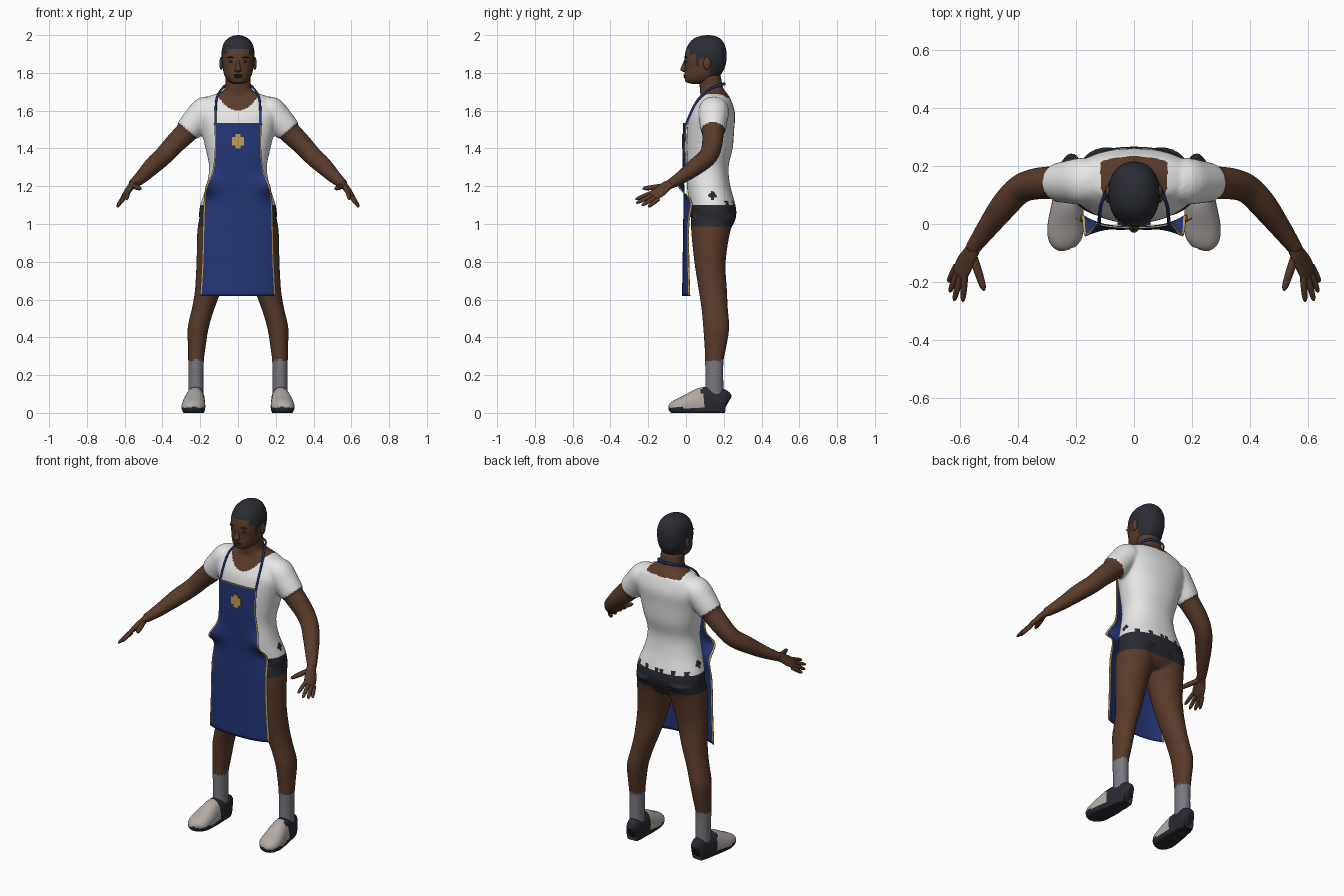
import bpy, bmesh, math
from mathutils import Vector

cube = bpy.data.objects.get("Cube")
if cube:
    bpy.data.objects.remove(cube, do_unlink=True)

X = Vector((1, 0, 0))


def material(name, rgb):
    m = bpy.data.materials.new(name)
    m.use_nodes = True
    m.diffuse_color = (*rgb, 1)
    shader = next(n for n in m.node_tree.nodes if n.type == "BSDF_PRINCIPLED")
    shader.inputs["Base Color"].default_value = (*rgb, 1)
    shader.inputs["Roughness"].default_value = 0.8
    return m


SKIN = material("brown skin", (.1, .044, .023))
HAIR = material("black hair", (.023, .026, .034))
SHIRT = material("white shirt", (.8, .8, .8))
DARK = material("charcoal cloth", (.021, .023, .031))
SOCK = material("grey sock", (.19, .19, .22))
SHOE = material("pale shoe", (.45, .41, .39))
BLUE = material("blue apron", (.017, .036, .18))
GOLD = material("gold trim", (.55, .35, .08))
LIPS = material("dark lips", (.055, .022, .014))


def smooth_path(rows, steps):
    """Catmull-Rom interpolation of rows of numbers."""
    out = []
    for i in range(len(rows) - 1):
        quad = [rows[max(i - 1, 0)], rows[i], rows[i + 1], rows[min(i + 2, len(rows) - 1)]]
        for s in range(steps):
            t = s / steps
            out.append([b + t / 2 * (c - a + t * (2 * a - 5 * b + 4 * c - d + t * (3 * (b - c) + d - a)))
                        for a, b, c, d in zip(*quad)])
    return out + [list(rows[-1])]


def loft(bm, rows, side=1, flat=False, ref=X, n=32, steps=4, power=2.0):
    """Skin elliptical sections given as x, y, z, half width, half depth."""
    rows = smooth_path(rows, steps)
    centres = [Vector(r[:3]) for r in rows]
    rings = []
    for i, r in enumerate(rows):
        t = (centres[min(i + 1, len(rows) - 1)] - centres[max(i - 1, 0)]).normalized()
        u = (ref - t * t.dot(ref)).normalized()
        v = t.cross(u)
        if flat:
            u, v = X, Vector((0, 1, 0))
        ring = []
        for k in range(n):
            c, s = (f(math.tau * k / n) for f in (math.cos, math.sin))
            c, s = (math.copysign(abs(q) ** (2 / power), q) for q in (c, s))
            p = centres[i] + u * c * max(r[3], .001) + v * s * max(r[4], .001)
            p.x *= side
            ring.append(bm.verts.new(p))
        rings.append(ring)
    for a, b in zip(rings, rings[1:]):
        for k in range(n):
            bm.faces.new((a[k], a[(k + 1) % n], b[(k + 1) % n], b[k]))
    bm.faces.new(rings[0])
    bm.faces.new(rings[-1])


def finish(name, bm, mats, rule=None, smooth=True):
    bmesh.ops.recalc_face_normals(bm, faces=bm.faces)
    me = bpy.data.meshes.new(name)
    bm.to_mesh(me)
    bm.free()
    ob = bpy.data.objects.new(name, me)
    bpy.context.collection.objects.link(ob)
    for m in mats:
        me.materials.append(m)
    paint(ob, rule, smooth)
    return ob


def paint(ob, rule, smooth=True):
    for f in ob.data.polygons:
        f.use_smooth = smooth
        if rule:
            f.material_index = rule(f.center)


def blob(name, centre, size, mat):
    bm = bmesh.new()
    bmesh.ops.create_uvsphere(bm, u_segments=20, v_segments=12, radius=1)
    for v in bm.verts:
        v.co = Vector(a * b + c for a, b, c in zip(v.co, size, centre))
    return finish(name, bm, [mat])


# Body: torso, legs and arms fused into one skin
torso = [(.94, .13, .15, .07), (.98, .135, .195, .105), (1.04, .145, .206, .12), (1.1, .14, .2, .122),
         (1.2, .12, .168, .115), (1.3, .115, .153, .11), (1.4, .125, .172, .122), (1.5, .13, .197, .125),
         (1.58, .14, .22, .12), (1.64, .15, .205, .095), (1.675, .152, .155, .077),
         (1.695, .145, .1, .07), (1.72, .135, .07, .062), (1.79, .125, .066, .058)]
leg = [(.1, .15, 1.04, .1, .12), (.105, .132, .97, .11, .105), (.13, .127, .8, .09, .083),
       (.158, .142, .65, .07, .075), (.185, .152, .55, .06, .07), (.211, .16, .45, .056, .069),
       (.218, .156, .35, .047, .058), (.222, .15, .28, .042, .05), (.222, .15, .2, .04, .048),
       (.222, .15, .08, .04, .05)]
sleeve = [(.12, .15, 1.61, .05, .06), (.17, .148, 1.605, .072, .08), (.22, .145, 1.55, .073, .075),
          (.265, .143, 1.495, .069, .066)]
arm = [(.2, .145, 1.575, .06, .06), (.265, .143, 1.495, .06, .058), (.34, .138, 1.42, .054, .054),
       (.395, .118, 1.36, .05, .05), (.45, .06, 1.31, .047, .047), (.51, -.02, 1.25, .036, .036),
       (.553, -.08, 1.213, .027, .027), (.56, -.09, 1.207, .026, .026)]
bm = bmesh.new()
loft(bm, [(0, y, z, a, b) for z, y, a, b in torso], flat=True, n=48, power=2.25)
for side in (1, -1):
    loft(bm, leg, side, flat=True)
    loft(bm, sleeve, side)
    loft(bm, arm, side)


def body_paint(p):
    x = abs(p.x)
    beyond_sleeve = (x - .265) * .65 - (p.z - 1.495) * .76
    if p.z < .28:
        return 3
    if p.z < .99 or (x > .205 and p.z > 1.14 and beyond_sleeve > 0):
        return 0
    hem = 1.1 + (.022 if p.y > .18 and math.sin(x * 90) > .55 else 0)
    side_mark = x > .13 and abs(p.y - .14) + abs(p.z - 1.15) < .026
    if p.z < hem or side_mark:
        return 2
    collar = 1.6 + .09 * (x / .115) ** 2 if p.y < .15 else 1.668
    return 0 if x < .115 and p.z > collar else 1


body = finish("body", bm, [SKIN])
bpy.context.view_layer.objects.active = body
body.select_set(True)
remesh = body.modifiers.new("fuse", "REMESH")
remesh.mode = "VOXEL"
remesh.voxel_size = .008
relax = body.modifiers.new("relax", "SMOOTH")
relax.iterations = 5
for name in ("fuse", "relax"):
    bpy.ops.object.modifier_apply(modifier=name)
body.data.materials.clear()
for m in (SKIN, SHIRT, DARK, SOCK):
    body.data.materials.append(m)
paint(body, body_paint)

# Hands: palm, four fingers and thumb
palm = [(.548, -.073, 1.216, .024, .024), (.565, -.105, 1.2, .031, .018), (.585, -.14, 1.172, .037, .016),
        (.6, -.172, 1.15, .034, .012), (.603, -.178, 1.146, .02, .006)]
fingers = [((.582, -.175, 1.168), (.59, -.268, 1.13)), ((.596, -.172, 1.154), (.62, -.265, 1.11)),
           ((.607, -.16, 1.143), (.635, -.235, 1.097)), ((.613, -.145, 1.133), (.64, -.2, 1.09)),
           ((.556, -.105, 1.202), (.516, -.23, 1.187))]
for side, label in ((1, "left"), (-1, "right")):
    bm = bmesh.new()
    loft(bm, palm, side, ref=Vector((.6, .6, -.55)), n=24)
    for base, tip in fingers:
        base, tip = Vector(base), Vector(tip)
        thick = .014 if tip.x < .55 else .011
        loft(bm, [(*base.lerp(tip, t), thick * w, thick * w)
                  for t, w in ((0, 1), (.5, 1), (.88, .75), (1, .2))], side, n=12)
    finish(label + "_hand", bm, [SKIN])

# Shoes: pale toe, dark heel and sole
shoe = [(.215, .22, .05, .015, .03), (.216, .205, .055, .038, .07), (.222, .15, .05, .047, .085),
        (.228, .08, .045, .053, .088), (.235, 0, .035, .062, .06), (.238, -.05, .03, .058, .042),
        (.236, -.08, .026, .038, .026), (.234, -.09, .025, .012, .01)]
for side, label in ((1, "left"), (-1, "right")):
    bm = bmesh.new()
    loft(bm, shoe, side, n=40, steps=6, power=2.3)
    for v in bm.verts:
        v.co.z = max(v.co.z, 0)
    finish(label + "_shoe", bm, [SHOE, DARK], lambda p: int(p.z < .028 or p.y > .085 + (.1 - p.z) * .15))

# Head with short hair
head = [(1.742, .065, .02, .035), (1.75, .07, .045, .068), (1.765, .078, .06, .084), (1.79, .088, .073, .096),
        (1.83, .1, .082, .106), (1.87, .103, .087, .111), (1.92, .106, .086, .107), (1.96, .109, .073, .09),
        (1.985, .112, .05, .065), (1.997, .115, .022, .03), (2, .115, .003, .004)]


def hairline(p):
    for limit, height in ((.02, 1.925), (.05, 1.9), (.072, 1.838), (.125, 1.88)):
        if p.y < limit:
            return int(p.z > height)
    return int(p.z > 1.765)


bm = bmesh.new()
loft(bm, [(0, y, z, a, b) for z, y, a, b in head], flat=True, n=72, steps=7, power=2.25)
finish("head", bm, [SKIN, HAIR], hairline)

# Face
bm = bmesh.new()
loft(bm, [(0, .004, 1.88, .007, .008), (0, -.006, 1.85, .009, .011), (0, -.01, 1.825, .015, .018),
          (0, -.008, 1.812, .018, .02), (0, .002, 1.803, .008, .009)], flat=True, n=20)
finish("nose", bm, [SKIN])
blob("upper_lip", (0, -.002, 1.788), (.026, .012, .006), LIPS)
blob("lower_lip", (0, -.001, 1.778), (.022, .012, .007), LIPS)
for side, label in ((1, "left"), (-1, "right")):
    blob(label + "_eye", (side * .034, .003, 1.86), (.015, .008, .006), HAIR)
    blob(label + "_eyebrow", (side * .036, .002, 1.882), (.022, .009, .004), HAIR)
    blob(label + "_ear", (side * .089, .112, 1.85), (.01, .02, .034), SKIN)

# Apron panel with gold border
rows = [(1.535, .125, -.012, 0), (1.4, .122, -.016, -.005), (1.28, .135, -.014, 0), (1.2, .17, -.012, -.04),
        (1.12, .18, -.01, .03), (1, .185, -.012, .015), (.8, .19, -.015, .015), (.62, .2, -.018, .02)]
rows = smooth_path(rows, 6)
rows.insert(1, [a + (b - a) * .25 for a, b in zip(rows[0], rows[1])])
columns = [-1, -.955] + [k / 10 for k in range(-9, 10)] + [.955, 1]
bm = bmesh.new()
grid = [[bm.verts.new((u * w, yc + (ye - yc) * abs(u) ** 3, z)) for u in columns] for z, w, yc, ye in rows]
for i, (a, b) in enumerate(zip(grid, grid[1:])):
    for k in range(len(columns) - 1):
        f = bm.faces.new((a[k], b[k], b[k + 1], a[k + 1]))
        f.material_index = int(i == 0 or k in (0, len(columns) - 2))
apron = finish("apron", bm, [BLUE, GOLD])
thick = apron.modifiers.new("thickness", "SOLIDIFY")
thick.thickness = .006
thick.offset = 0

# Apron neck strap, one half per side
strap = [(.12, -.002, 1.525, .006, .006), (.118, .035, 1.61, .006, .006), (.111, .074, 1.672, .006, .006),
         (.085, .13, 1.716, .006, .006), (.055, .187, 1.738, .005, .008), (0, .205, 1.742, .005, .008)]
for side, label in ((1, "left"), (-1, "right")):
    bm = bmesh.new()
    loft(bm, strap, side, ref=Vector((.6, .8, .1)), n=10, steps=5)
    finish(label + "_strap", bm, [BLUE])

# Gold chest patch made of two thin plates
for name, w, h in (("patch_upright", .014, .038), ("patch_bar", .033, .022)):
    bm = bmesh.new()
    bmesh.ops.create_cube(bm, size=2)
    for v in bm.verts:
        v.co = Vector((v.co.x * w, v.co.y * .003 - .0185, v.co.z * h + 1.438))
    finish(name, bm, [GOLD], smooth=False)
